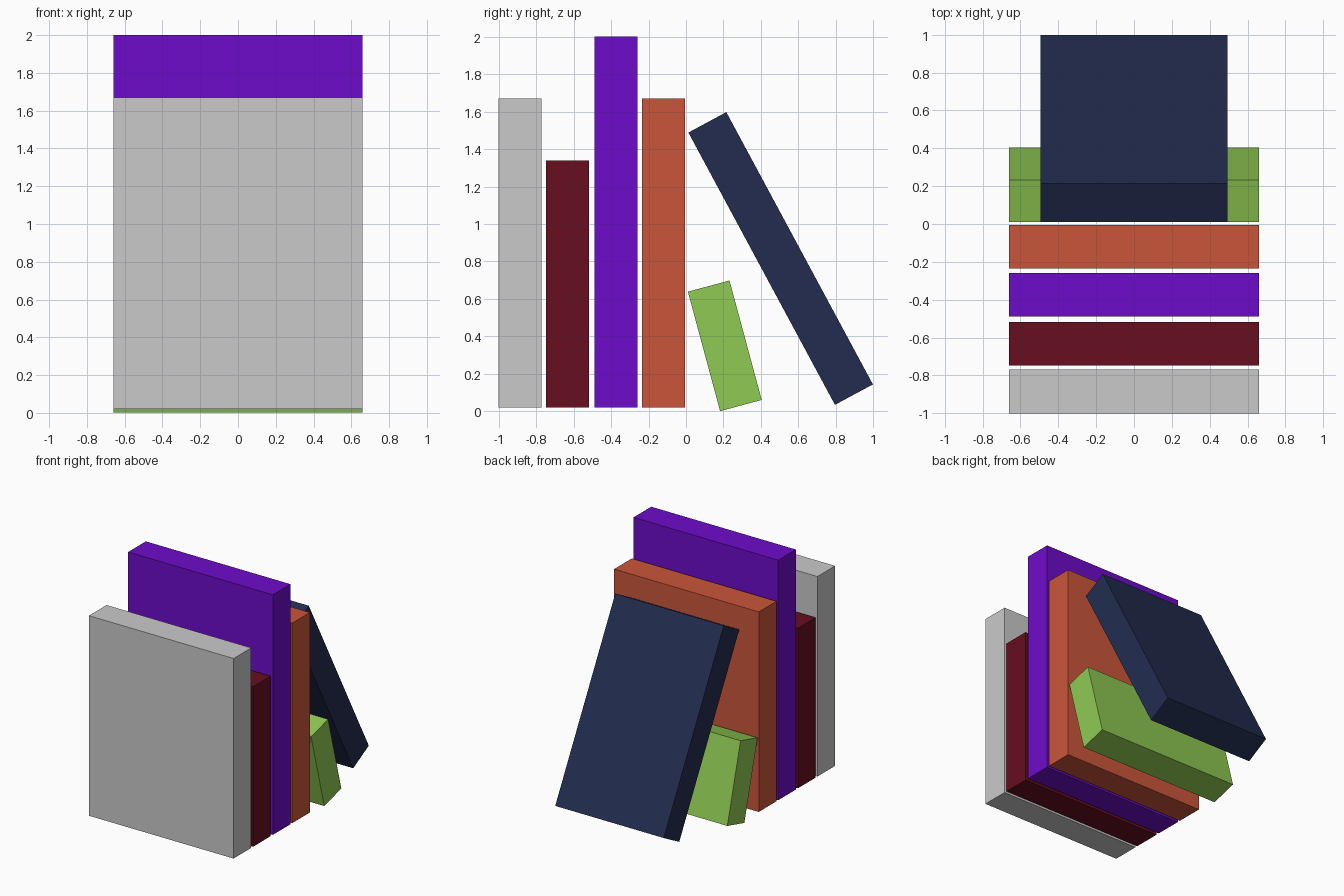
import bpy
from math import radians

cube = bpy.data.objects.get("Cube")
if cube:
    bpy.data.objects.remove(cube, do_unlink=True)


def linear(c):
    c /= 255
    return c / 12.92 if c <= 0.04045 else ((c + 0.055) / 1.055) ** 2.4


def material(name, rgb):
    colour = (*[linear(c) for c in rgb], 1)
    mat = bpy.data.materials.new(name)
    mat.use_nodes = True
    mat.diffuse_color = colour
    mat.node_tree.nodes["Principled BSDF"].inputs["Base Color"].default_value = colour
    return mat


THICKNESS = 0.23
BASE = 0.02


def slab(name, rgb, y, z, width, height, lean=0):
    """One book block, leaning back against the row by an angle in degrees."""
    bpy.ops.mesh.primitive_cube_add(size=1)
    book = bpy.context.object
    book.name = name
    book.scale = (width, THICKNESS, height)
    bpy.ops.object.transform_apply(location=False, rotation=False, scale=True)
    book.location = (0, y, z)
    book.rotation_euler.x = radians(lean)
    book.data.materials.append(material(name.replace("_book", ""), rgb))


# Upright row, front to back
upright = [
    ("grey_book", (202, 202, 202), -0.885, 1.65),
    ("maroon_book", (103, 13, 32), -0.632, 1.32),
    ("purple_book", (109, 12, 202), -0.374, 1.98),
    ("orange_book", (202, 86, 58), -0.121, 1.65),
]
for name, rgb, y, height in upright:
    slab(name, rgb, y, BASE + height / 2, 1.32, height)

# Leaning books at the back
slab("green_book", (143, 202, 82), 0.207, 0.35, 1.32, 0.66, 15.1)
slab("navy_book", (34, 44, 80), 0.505, 0.816, 0.99, 1.65, 28.3)
